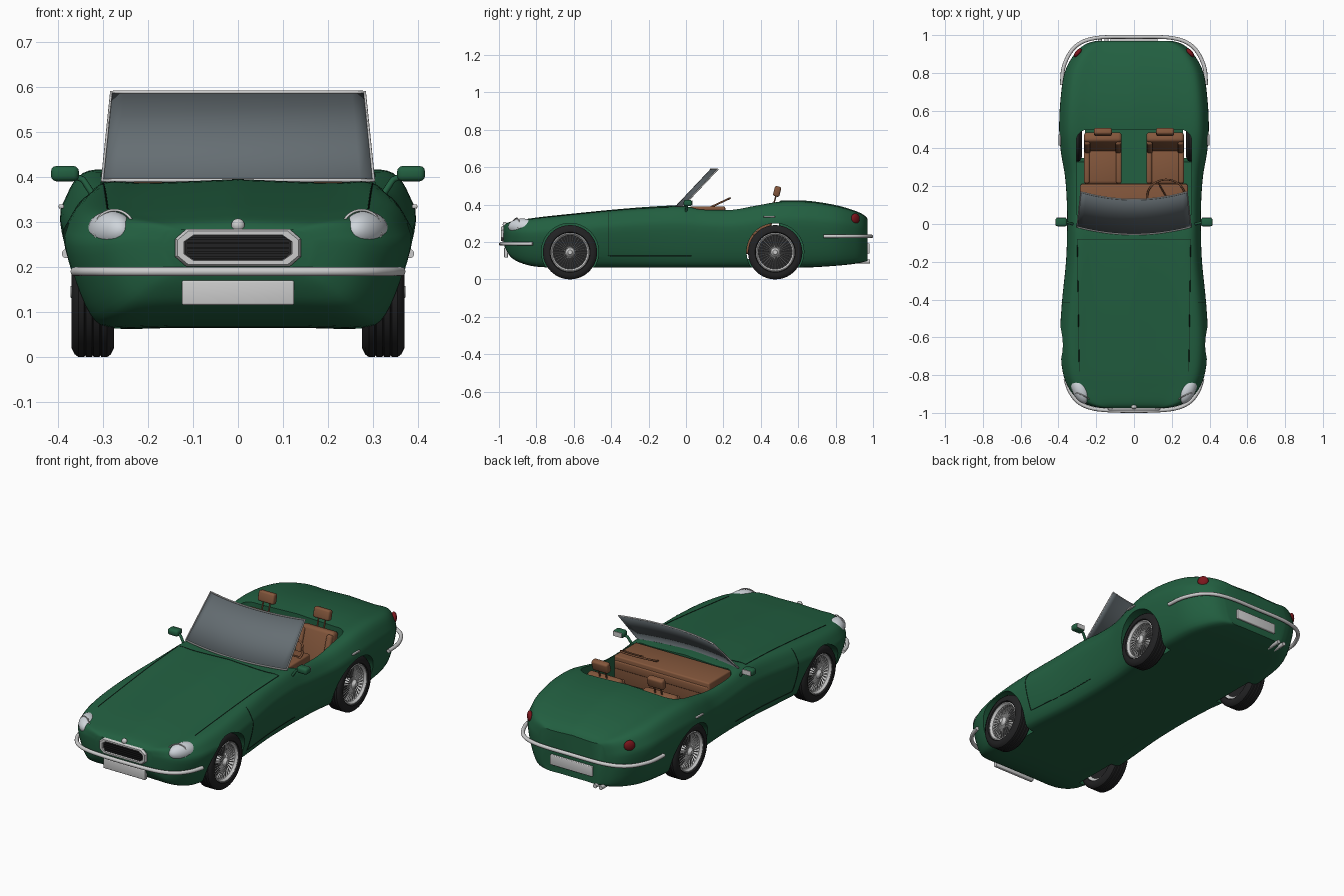
import bpy, bmesh, math
from mathutils import Vector, Matrix

if "Cube" in bpy.data.objects:
    bpy.data.objects.remove(bpy.data.objects["Cube"])


def mat(name, r, g, b):
    m = bpy.data.materials.new(name)
    m.diffuse_color = (r, g, b, 1)
    m.use_nodes = True
    m.node_tree.nodes["Principled BSDF"].inputs["Base Color"].default_value = m.diffuse_color
    return m


GREEN, TAN = mat("green_paint", .016, .115, .052), mat("tan_leather", .23, .095, .045)
CHROME, BLACK = mat("chrome", .62, .62, .62), mat("rubber", .016, .016, .017)
GLASS, RED = mat("glass", .13, .155, .17), mat("red_lens", .2, .008, .012)
LENS, SEAM = mat("clear_lens", .62, .66, .7), mat("seam", .006, .02, .012)


def finish(name, bm, m, angle=35):
    bmesh.ops.recalc_face_normals(bm, faces=bm.faces)
    me = bpy.data.meshes.new(name)
    bm.to_mesh(me)
    bm.free()
    o = bpy.data.objects.new(name, me)
    bpy.context.collection.objects.link(o)
    if m:
        me.materials.append(m)
    shade(o, angle)
    return o


def shade(o, angle=35):
    bpy.ops.object.select_all(action='DESELECT')
    o.select_set(True)
    bpy.context.view_layer.objects.active = o
    bpy.ops.object.shade_smooth_by_angle(angle=math.radians(angle))


def smooth(pts, n):
    """Catmull-Rom samples through tuples of any length."""
    P = [Vector(p) for p in pts]
    out = []
    for i in range(len(P) - 1):
        a, b, c, d = P[max(i - 1, 0)], P[i], P[i + 1], P[min(i + 2, len(P) - 1)]
        for k in range(n):
            t = k / n
            out.append(b + (c - a) * (t / 2) + (a * 2 - b * 5 + c * 4 - d) * (t * t / 2)
                       + (b * 3 - a - c * 3 + d) * (t ** 3 / 2))
    return out + [P[-1]]


def box(name, loc, size, m, bevel=0, rot=(0, 0, 0), vertical=False):
    bm = bmesh.new()
    bmesh.ops.create_cube(bm, size=1)
    bmesh.ops.scale(bm, vec=size, verts=bm.verts)
    if bevel:
        es = [e for e in bm.edges if not vertical
              or abs(e.verts[0].co.z - e.verts[1].co.z) > 1e-4]
        bmesh.ops.bevel(bm, geom=es, offset=bevel, segments=8 if vertical else 3,
                        profile=.5, affect='EDGES')
    o = finish(name, bm, m)
    o.location, o.rotation_euler = loc, rot
    return o


def ball(name, loc, size, m, rz=0):
    bm = bmesh.new()
    bmesh.ops.create_uvsphere(bm, u_segments=28, v_segments=16, radius=1)
    bmesh.ops.scale(bm, vec=size, verts=bm.verts)
    o = finish(name, bm, m, 60)
    o.location, o.rotation_euler = loc, (0, 0, rz)
    return o


def lathe(name, prof, loc, m, n=48, closed=True):
    """Spin (x, radius) points about the x axis."""
    bm = bmesh.new()
    rings = [[bm.verts.new((x, r * math.cos(2 * math.pi * k / n), r * math.sin(2 * math.pi * k / n)))
              for x, r in prof] for k in range(n)]
    for k in range(n):
        a, b = rings[k], rings[(k + 1) % n]
        for i in range(len(prof) - (not closed)):
            j = (i + 1) % len(prof)
            bm.faces.new((a[i], a[j], b[j], b[i]))
    bmesh.ops.remove_doubles(bm, verts=bm.verts, dist=1e-6)
    o = finish(name, bm, m)
    o.location = loc
    return o


def tube(name, pts, r, m, cyclic=False, res=3):
    cu = bpy.data.curves.new(name, 'CURVE')
    cu.dimensions, cu.bevel_depth, cu.bevel_resolution, cu.use_fill_caps = '3D', r, res, True
    s = cu.splines.new('POLY')
    s.points.add(len(pts) - 1)
    for p, q in zip(s.points, pts):
        p.co = (*q, 1)
    s.use_cyclic_u = cyclic
    cu.materials.append(m)
    o = bpy.data.objects.new(name, cu)
    bpy.context.collection.objects.link(o)
    bpy.ops.object.select_all(action='DESELECT')
    o.select_set(True)
    bpy.context.view_layer.objects.active = o
    bpy.ops.object.convert(target='MESH')
    shade(o, 50)
    return o


# body: one cross-section lofted through stations (y, half width, bottom, top)
stations = [(-.975, .17, .19, .285), (-.96, .24, .155, .30), (-.93, .295, .115, .31), (-.87, .345, .085, .32),
            (-.78, .378, .068, .333), (-.62, .392, .065, .35), (-.42, .382, .065, .37), (-.2, .36, .065, .388),
            (-.03, .354, .065, .395), (.1, .355, .065, .382), (.25, .365, .065, .379), (.38, .387, .065, .4),
            (.5, .396, .065, .42), (.65, .39, .066, .42), (.8, .368, .075, .397), (.9, .315, .085, .368),
            (.95, .26, .095, .345), (.97, .2, .1, .325)]
half = smooth([(0, 0), (.4, 0), (.74, 0), (.86, .1), (.95, .38), (1, .68), (.965, .82),
               (.9, .94), (.8, .985), (.6, .975), (.3, .985), (0, 1)], 3)
section = half + [Vector((-p.x, p.y)) for p in half[-2:0:-1]]
bm = bmesh.new()
rings = [[bm.verts.new((p.x * w, y, zb + p.y * (zt - zb))) for p in section]
         for y, w, zb, zt in smooth(stations, 4)]
for a, b in zip(rings, rings[1:]):
    for i in range(len(a)):
        j = (i + 1) % len(a)
        bm.faces.new((a[i], a[j], b[j], b[i]))
bm.faces.new(rings[0])
bm.faces.new(rings[-1])
body = finish("body", bm, GREEN)
bpy.context.view_layer.update()


# panel seams projected onto the body
def seam(name, corners, direction):
    pts = []
    for a, b in zip(corners, corners[1:]):
        for k in range(25):
            ok, hit, nrm, _ = body.ray_cast(Vector(a).lerp(Vector(b), k / 24), Vector(direction))
            if ok:
                pts.append(hit)
    tube(name, pts, .0018, SEAM, res=1)


seam("hood_seam", [(.29, -.78, 1), (.3, -.08, 1), (-.3, -.08, 1), (-.29, -.78, 1)], (0, 0, -1))
for s in (-1, 1):
    seam("door_seam", [(s, -.415, .355), (s, -.415, .125), (s, .03, .125)], (-s, 0, 0))

# cut the cockpit and wheel wells
AXLES = (-.62, .477)
cutters = [box("cockpit_cutter", (0, .255, .41), (.61, .49, .6), None, .06, vertical=True)]
for s in (-1, 1):
    for y in AXLES:
        cutters.append(lathe("well_cutter", [(-.12, 0), (-.12, .153), (.12, .153), (.12, 0)],
                             (s * .38, y, .147), None, 64, False))
for c in cutters:
    md = body.modifiers.new("cut", 'BOOLEAN')
    md.operation, md.solver, md.object = 'DIFFERENCE', 'EXACT', c
    bpy.context.view_layer.objects.active = body
    bpy.ops.object.modifier_apply(modifier=md.name)
for c in cutters:
    bpy.data.objects.remove(c)
shade(body, 32)

# wheels: grooved tyre, rim, wire spokes, hub
tyre = [(.03, .098), (.046, .108), (.047, .125), (.04, .139), (.032, .145), (.019, .145), (.017, .141),
        (.015, .145), (.002, .145), (0, .141)]
tyre += [(-x, r) for x, r in tyre[-2::-1]]
for s in (-1, 1):
    for y in AXLES:
        at = (s * .323, y, .145)
        lathe("tyre", tyre, at, BLACK, 56)
        lathe("rim", [(s * x, r) for x, r in [(.04, .104), (.042, .099), (.03, .09), (-.03, .09), (-.04, .104)]],
              at, CHROME)
        lathe("wheel_back", [(s * -.03, 0), (s * -.03, .092), (s * -.02, .092), (s * -.02, 0)], at, BLACK, 32, False)
        lathe("hub", [(s * x, r) for x, r in [(-.02, 0), (-.02, .022), (.036, .024), (.044, .016), (.05, .012), (.05, 0)]],
              at, CHROME, 20, False)
        bm = bmesh.new()
        for k in range(32):
            a = 2 * math.pi * k / 32
            p, q = Vector((s * .034, .02, 0)), Vector((s * .024, .093, 0))
            d = q - p
            M = Matrix.Rotation(a, 4, 'X') @ Matrix.Translation((p + q) / 2) @ d.to_track_quat('Z', 'Y').to_matrix().to_4x4()
            bmesh.ops.create_cone(bm, segments=6, radius1=.0025, radius2=.0025, depth=d.length, matrix=M)
        finish("spokes", bm, CHROME).location = at

# windscreen with chrome frame
def screen(u, v):
    return (u * (.302 - .02 * v), -.055 + .185 * v + .04 * u * u, .393 + .196 * v)


bm = bmesh.new()
grid = [[bm.verts.new(screen(i / 10 - 1, v)) for i in range(21)] for v in (0, .5, 1)]
for a, b in zip(grid, grid[1:]):
    for i in range(20):
        bm.faces.new((a[i], a[i + 1], b[i + 1], b[i]))
glass = finish("windscreen", bm, GLASS)
glass.modifiers.new("thickness", 'SOLIDIFY').thickness = .004
tube("windscreen_frame", [screen(i / 10 - 1, 0) for i in range(21)]
     + [screen(1 - i / 10, 1) for i in range(21)], .004, CHROME, True)

# interior
box("dashboard", (0, .115, .32), (.57, .19, .14), TAN, .008)
box("dash_ledge", (0, .2, .345), (.56, .03, .045), TAN, .008)
ring = [(.17 + .1 * math.cos(a), .145 + .09 * math.sin(a), .392 + .042 * math.sin(a))
        for a in [2 * math.pi * k / 40 for k in range(40)]]
tube("steering_wheel", ring, .005, TAN, True)
for k in (0, 13, 26):
    tube("steering_spoke", [ring[k], (.17, .145, .392)], .004, TAN)
for s in (-1, 1):
    x = s * .165
    box("seat_base", (x, .305, .19), (.2, .19, .11), TAN, .018)
    box("seat_back", (x, .43, .295), (.2, .055, .23), TAN, .018, (-.3, 0, 0))
    for e in (-1, 1):
        box("seat_bolster", (x + e * .085, .3, .245), (.03, .17, .025), TAN, .01)
        box("back_bolster", (x + e * .082, .41, .3), (.032, .04, .2), TAN, .012, (-.3, 0, 0))
        tube("headrest_post", [(x + e * .02, .465, .39), (x + e * .02, .485, .46)], .004, TAN)
    box("headrest", (x, .487, .47), (.095, .035, .055), TAN, .01, (-.25, 0, 0))

# lights, mirrors and handles
for s in (-1, 1):
    ball("headlight", (s * .284, -.876, .281), (.043, .08, .044), LENS, -s * .42)
    tube("headlight_ring", [(s * .275 + .044 * math.cos(a), -.915 + s * .02 * math.cos(a) + .01 * math.sin(a),
                             .283 + .044 * math.sin(a)) for a in [k * math.pi / 18 for k in range(36)]],
         .003, CHROME, True)
    ball("tail_light", (s * .297, .906, .325), (.014, .028, .028), RED, s * .72)
    box("mirror", (s * .385, .01, .408), (.062, .045, .034), GREEN, .012)
    box("mirror_glass", (s * .385, .033, .408), (.05, .004, .025), CHROME)
    tube("mirror_arm", [(s * .325, 0, .365), (s * .345, .005, .395), (s * .37, .01, .405)], .007, GREEN)
    box("door_handle", (s * .393, .445, .335), (.012, .06, .009), CHROME, .003)

# grille: chrome surround, dark backing and slats
octa = [(.14, .018), (.115, .038), (-.115, .038), (-.14, .018),
        (-.14, -.018), (-.115, -.038), (.115, -.038), (.14, -.018)]
bm = bmesh.new()
loops = [[bm.verts.new((x * k, y, .243 + z * kz)) for x, z in octa]
         for k, kz, y in ((1, 1.1, -.955), (1, 1.1, -.98), (.96, .98, -.988), (.86, .75, -.988), (.84, .7, -.97))]
for a, b in zip(loops, loops[1:]):
    for i in range(8):
        bm.faces.new((a[i], a[i - 1], b[i - 1], b[i]))
finish("grille_surround", bm, CHROME)
box("grille_back", (0, -.973, .243), (.236, .008, .058), BLACK)
for k in range(5):
    box("grille_slat", (0, -.98, .222 + k * .0105), (.225, .01, .0045), BLACK)
ball("hood_badge", (0, -.968, .293), (.015, .012, .015), CHROME)

# bumpers, plates and exhausts
def bumper(name, right, z):
    pts = right + [(-x, y) for x, y in right[-2::-1]]
    tube(name, [(x, y, z) for x, y in smooth(pts, 6)], .01, CHROME, res=4)


bumper("front_bumper", [(.363, -.82), (.338, -.89), (.285, -.95), (.19, -.982), (0, -.99)], .19)
bumper("rear_bumper", [(.382, .735), (.37, .84), (.31, .94), (.2, .985), (0, .99)], .23)
box("front_plate", (0, -.962, .143), (.25, .02, .054), CHROME, .004)
box("rear_plate", (0, .974, .165), (.25, .016, .054), CHROME, .004)
for x in (-.145, -.18):
    tube("exhaust_pipe", [(x, .86, .095), (x, .985, .095)], .011, CHROME)
